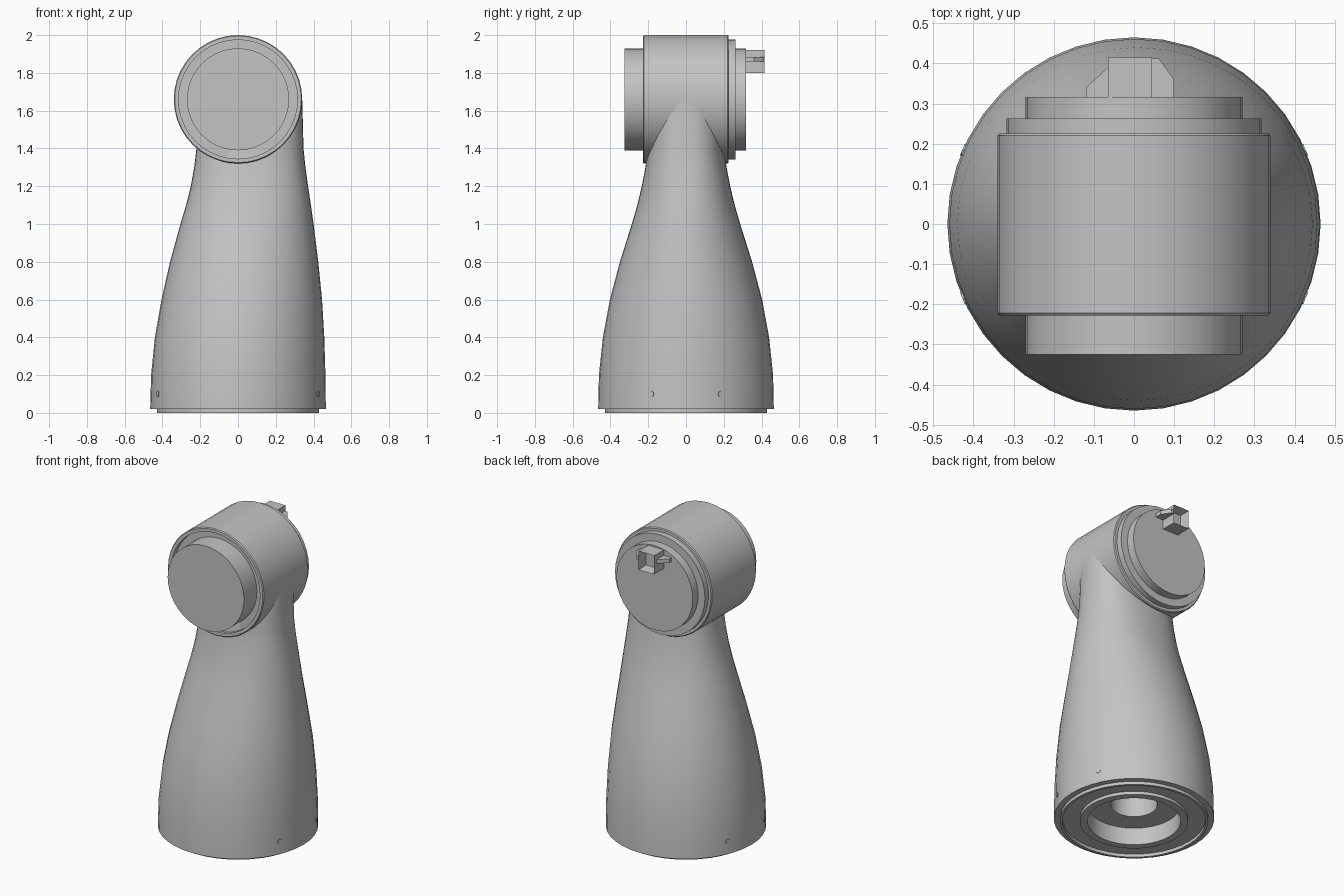
import bpy, bmesh, math
from mathutils import Matrix, Vector

old = bpy.data.objects.get("Cube")
if old:
    bpy.data.objects.remove(old, do_unlink=True)

grey = bpy.data.materials.new("light grey")
grey.use_nodes = True
colour = (0.55, 0.55, 0.55, 1)
grey.diffuse_color = colour
grey.node_tree.nodes["Principled BSDF"].inputs["Base Color"].default_value = colour

HEAD_Z = 1.66


def finish(name, bm, angle=30):
    bmesh.ops.recalc_face_normals(bm, faces=bm.faces)
    mesh = bpy.data.meshes.new(name)
    bm.to_mesh(mesh)
    bm.free()
    mesh.materials.append(grey)
    mesh.shade_smooth()
    mesh.set_sharp_from_angle(angle=math.radians(angle))
    obj = bpy.data.objects.new(name, mesh)
    bpy.context.collection.objects.link(obj)
    return obj


def loft(name, rings, place, sides=40):
    """Skin rings of (shift, half width, half depth, height, roundness)."""
    bm = bmesh.new()
    loops = []
    for shift, rx, ry, h, power in rings:
        loop = []
        for i in range(sides):
            a = math.tau * i / sides
            c, s = math.cos(a), math.sin(a)
            u = math.copysign(abs(c) ** (2 / power), c) * rx + shift
            v = math.copysign(abs(s) ** (2 / power), s) * ry
            loop.append(bm.verts.new(place(u, v, h)))
        loops.append(loop)
    for low, high in zip(loops, loops[1:]):
        for i in range(sides):
            j = (i + 1) % sides
            bm.faces.new((low[i], low[j], high[j], high[i]))
    bm.faces.new(loops[0])
    bm.faces.new(loops[-1])
    return finish(name, bm)


def upright(u, v, h):
    return (u, v, h)


def across(u, v, h):
    return (u, h, HEAD_Z + v)


def turned(profile):
    return [(0, r, r, h, 2) for r, h in profile]


# Arm body: stepped socket underneath, then the bottle-shaped shell
socket = turned([(0.135, 0.40), (0.135, 0.11), (0.27, 0.11), (0.27, 0),
                 (0.315, 0), (0.315, 0.02), (0.415, 0.02), (0.415, 0),
                 (0.43, 0), (0.43, 0.02)])
# height, left edge, right edge, half depth, roundness
outline = [(0.02, -0.465, 0.465, 0.465, 2), (0.2, -0.46, 0.463, 0.461, 2),
           (0.4, -0.44, 0.457, 0.44, 2), (0.6, -0.405, 0.445, 0.403, 2),
           (0.8, -0.36, 0.425, 0.35, 2), (1.0, -0.305, 0.4, 0.287, 2.1),
           (1.1, -0.275, 0.386, 0.258, 2.2), (1.2, -0.25, 0.371, 0.234, 2.3),
           (1.3, -0.232, 0.357, 0.215, 2.4), (1.4, -0.22, 0.347, 0.2, 2.5),
           (1.66, -0.2, 0.34, 0.19, 2.6)]
shell = [((a + b) / 2, (b - a) / 2, d, z, p) for z, a, b, d, p in outline]
loft("arm_body", socket + shell, upright)

# Joint housing with a recessed front rim
loft("joint_housing", turned([(0.2, -0.195), (0.315, -0.195), (0.315, -0.228),
                              (0.335, -0.228), (0.34, -0.222),
                              (0.34, 0.22), (0.335, 0.226), (0.2, 0.226)]), across)

# Front cap and the two stepped back plates
loft("front_cap", turned([(0.27, -0.19), (0.27, -0.325)]), across)
loft("back_flange", turned([(0.318, 0.21), (0.318, 0.263)]), across)
loft("back_cover", turned([(0.27, 0.25), (0.27, 0.317)]), across)

# Cable connector, open towards the back
bm = bmesh.new()
bmesh.ops.create_cube(bm, size=1, matrix=Matrix.Translation((-0.01, 0.362, 1.86))
                      @ Matrix.Diagonal((0.11, 0.106, 0.12, 1)))
mouth = max(bm.faces, key=lambda f: f.calc_center_median().y)
bmesh.ops.inset_individual(bm, faces=[mouth], thickness=0.015)
bmesh.ops.translate(bm, verts=mouth.verts, vec=Vector((0, -0.06, 0)))
finish("connector_socket", bm)

# Thin wedge latches beside the connector
for name, points in (("connector_latch_right", ((-0.065, 0.31), (-0.065, 0.39), (-0.12, 0.34), (-0.12, 0.31))),
                     ("connector_latch_left", ((0.045, 0.31), (0.1, 0.31), (0.1, 0.36), (0.062, 0.412), (0.045, 0.412)))):
    bm = bmesh.new()
    face = bm.faces.new([bm.verts.new((x, y, 1.86)) for x, y in points])
    out = bmesh.ops.extrude_face_region(bm, geom=[face])
    for v in out["geom"]:
        if isinstance(v, bmesh.types.BMVert):
            v.co.z += 0.025
    finish(name, bm)

# Small screw heads near the foot
for side in (-1, 1):
    for depth in (-1, 1):
        a = math.radians(23.5)
        out = Vector((side * math.cos(a), depth * math.sin(a), 0))
        bm = bmesh.new()
        turn = out.to_track_quat("Z", "Y").to_matrix().to_4x4()
        bmesh.ops.create_cone(bm, cap_ends=True, segments=8, radius1=0.016, radius2=0.016, depth=0.02,
                              matrix=Matrix.Translation(out * 0.456 + Vector((0, 0, 0.1))) @ turn)
        finish(f"screw_{'left' if side > 0 else 'right'}_{'back' if depth > 0 else 'front'}", bm)
